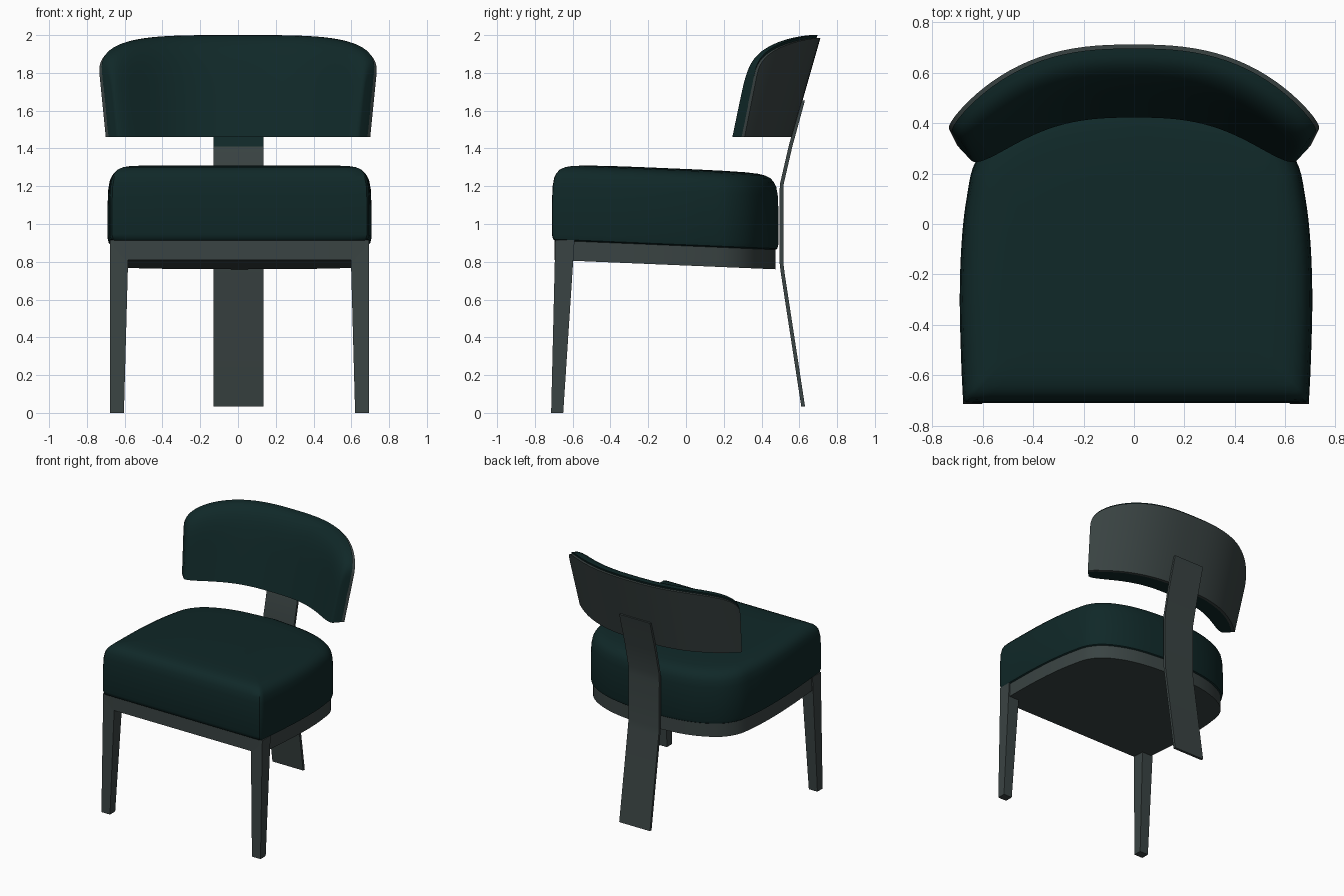
import bpy, bmesh, math
from mathutils import Vector

if "Cube" in bpy.data.objects:
    bpy.data.objects.remove(bpy.data.objects["Cube"])


def material(name, rgb):
    m = bpy.data.materials.new(name)
    m.diffuse_color = (*rgb, 1)
    m.use_nodes = True
    m.node_tree.nodes["Principled BSDF"].inputs["Base Color"].default_value = m.diffuse_color
    return m


TEAL = material("dark teal fabric", (0.005, 0.021, 0.021))
GREY = material("dark grey metal", (0.042, 0.057, 0.056))
CX = 0.008  # seat and legs sit slightly right of centre


def loft(name, rings, mats, angle=40):
    """Join equal-length closed rings into a capped solid."""
    bm = bmesh.new()
    rows = [[bm.verts.new(p) for p in ring] for ring in rings]
    n = len(rows[0])
    for a, b in zip(rows, rows[1:]):
        for i in range(n):
            j = (i + 1) % n
            bm.faces.new((a[i], a[j], b[j], b[i]))
    bm.faces.new(rows[0])
    bm.faces.new(rows[-1])
    bmesh.ops.recalc_face_normals(bm, faces=bm.faces[:])
    me = bpy.data.meshes.new(name)
    bm.to_mesh(me)
    bm.free()
    for m in mats:
        me.materials.append(m)
    ob = bpy.data.objects.new(name, me)
    bpy.context.collection.objects.link(ob)
    bpy.ops.object.select_all(action='DESELECT')
    ob.select_set(True)
    bpy.context.view_layer.objects.active = ob
    bpy.ops.object.shade_smooth_by_angle(angle=math.radians(angle))
    return ob


def spline(pts, steps):
    """Catmull-Rom curve through 2D points."""
    p = [Vector(q) for q in pts]
    p = [2 * p[0] - p[1]] + p + [2 * p[-1] - p[-2]]
    out = []
    for a, b, c, d in zip(p, p[1:], p[2:], p[3:]):
        for k in range(steps):
            t = k / steps
            out.append(0.5 * (2 * b + (c - a) * t + (2 * a - 5 * b + 4 * c - d) * t * t
                              + (3 * b - a - 3 * c + d) * t ** 3))
    return out + [p[-2]]


# Seat plan: straight front, bowed sides, round back
half = [Vector((x, -0.71)) for x in (0, 0.2, 0.4, 0.6)] + [Vector((0.675, -0.708))]
half += spline([(0.686, -0.695), (0.693, -0.55), (0.699, -0.3), (0.692, -0.08), (0.672, 0.1),
                (0.635, 0.25), (0.53, 0.365), (0.32, 0.45), (0, 0.49)], 5)
plan = half + [Vector((-p.x, p.y)) for p in half[-2:0:-1]]


def seat_ring(inset, h):
    ring = []
    for p in plan:
        x = p.x * (1 - inset / 0.7)
        y = -0.11 + (p.y + 0.11) * (1 - inset / 0.6)
        ring.append((x + CX, y, 0.91 - 0.042 * (y + 0.71) + h))
    return ring


# Seat cushion
loft("seat_cushion", [seat_ring(i, h) for i, h in (
    (0.02, 0), (0.006, 0.01), (0, 0.035), (0, 0.2), (0.004, 0.29), (0.012, 0.335), (0.024, 0.36),
    (0.042, 0.38), (0.07, 0.394), (0.11, 0.402), (0.18, 0.407), (0.3, 0.41), (0.45, 0.411))], [TEAL])

# Seat frame
loft("seat_frame", [seat_ring(0.015, -0.1), seat_ring(0.015, 0.005)], [GREY])

# Tapered front legs
for side, label in ((-1, "left"), (1, "right")):
    rings = []
    for z, xi, y0, y1 in ((0, 0.612, -0.714, -0.65), (0.915, 0.587, -0.692, -0.59)):
        rings.append([(CX + side * x, y, z) for x, y in
                      ((xi, y0), (0.686, y0), (0.686, y1), (xi, y1))])
    loft("front_leg_" + label, rings, [GREY])

# Bent strap: rear leg and back support, with teal upper front
path = [(0.62, 0.035), (0.512, 0.74), (0.506, 0.79), (0.505, 1.15), (0.507, 1.21),
        (0.553, 1.41), (0.62, 1.655)]
strap = loft("rear_support_strap",
             [[(x, y + d, z) for x, d in ((-0.13, -0.01), (0.135, -0.01), (0.135, 0.01), (-0.13, 0.01))]
              for y, z in path], [GREY, TEAL])
for f in strap.data.polygons:
    if f.normal.y < -0.7 and f.center.z > 1.41:
        f.material_index = 1

# Backrest: curved, leaning sheet with a rounded top outline
Z0 = 1.46


def back_point(u, t, offset, drop=0.0):
    top = 1.80 + 0.2 * max(0, 1 - abs(u) ** 4) ** 0.376 - drop
    h = t * (top - Z0)
    w = 0.70 + 0.1 * h
    yc, ye = 0.562 + 0.285 * h, 0.31 + 0.2 * h
    pos = Vector((w * u, yc - (yc - ye) * abs(u) ** 2.6, Z0 + h))
    slope = -(yc - ye) * 2.6 * abs(u) ** 1.6 * (1 if u > 0 else -1)
    return pos + Vector((slope, -w, 0)).normalized() * offset


def padding(u, t):
    return 0.12 * (0.25 + 0.75 * math.sqrt(1 - t ** 8)) * (0.5 + 0.5 * math.sqrt(max(0, 1 - u ** 8)))


us = [math.sin(math.pi / 2 * (k / 24 - 1)) for k in range(49)]
ts = [1 - (1 - k / 14) ** 2 for k in range(15)]

loft("backrest_shell",
     [[back_point(u, t, 0, 0.015) for t in ts] + [back_point(u, t, 0.022, 0.015) for t in reversed(ts)]
      for u in us], [GREY])
loft("backrest_cushion",
     [[back_point(u, t, 0.02) for t in ts] + [back_point(u, t, 0.02 + padding(u, t)) for t in reversed(ts)]
      for u in us], [TEAL], 50)
